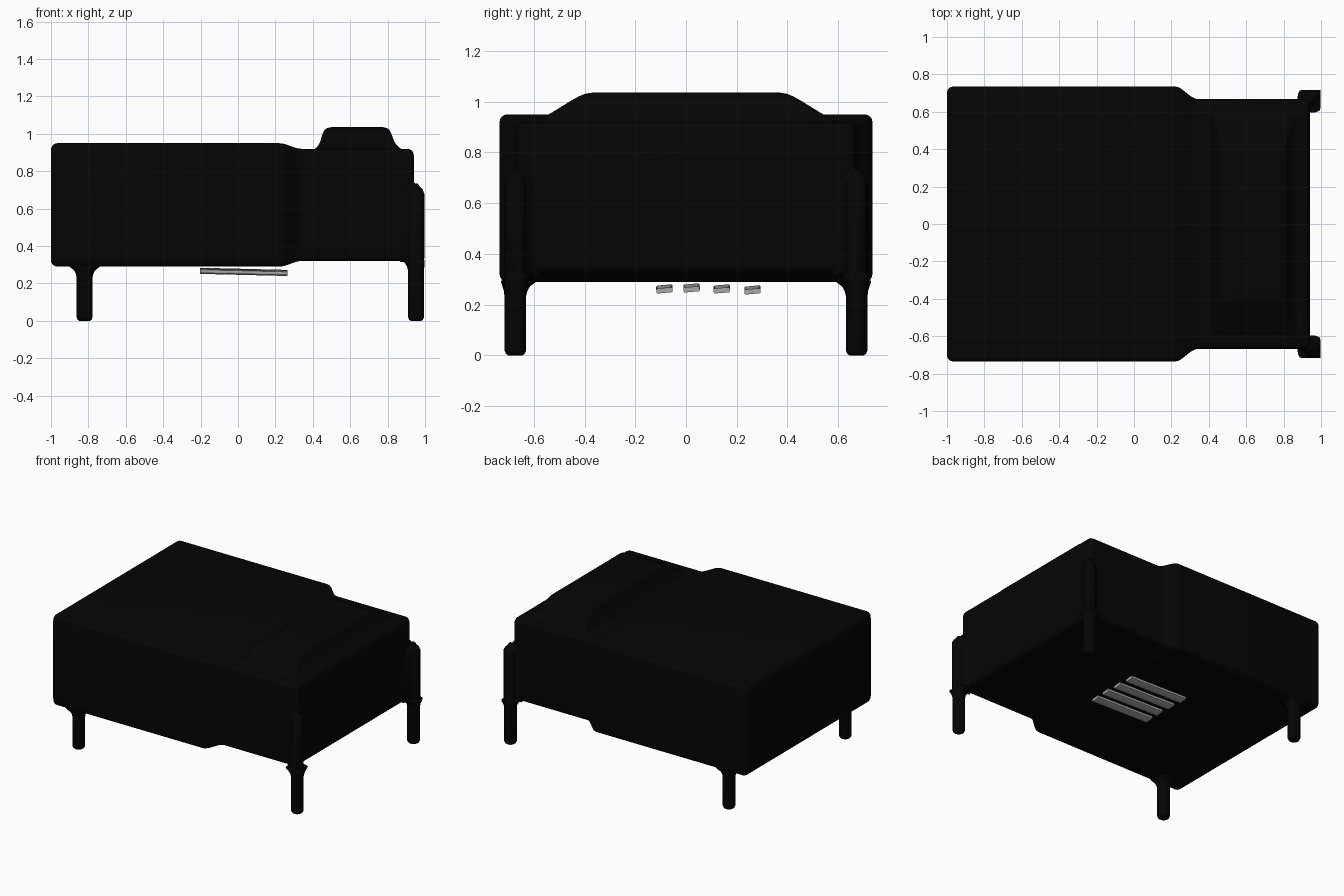
import bpy, bmesh, math
from mathutils import Vector, Matrix

if "Cube" in bpy.data.objects:
    bpy.data.objects.remove(bpy.data.objects["Cube"])


def material(name, v):
    m = bpy.data.materials.new(name)
    m.diffuse_color = (v, v, v, 1)
    m.use_nodes = True
    m.node_tree.nodes["Principled BSDF"].inputs["Base Color"].default_value = m.diffuse_color
    return m


BLACK = material("black", 0.0015)
GREY = material("mid grey", 0.4)


def rounded_rect(hx, hy, r, n=5):
    """2D outline of a rounded rectangle centred on the origin."""
    pts = []
    for k, (sx, sy) in enumerate([(1, 1), (-1, 1), (-1, -1), (1, -1)]):
        for i in range(n + 1):
            a = math.radians(90 * (k + i / n))
            pts.append((sx * (hx - r) + r * math.cos(a), sy * (hy - r) + r * math.sin(a)))
    return pts


def loft(name, rings, mat, angle=50):
    """Skin equal-length rings of points and cap both ends."""
    bm = bmesh.new()
    vs = [[bm.verts.new(p) for p in ring] for ring in rings]
    n = len(vs[0])
    for a, b in zip(vs, vs[1:]):
        for i in range(n):
            bm.faces.new((a[i], a[(i + 1) % n], b[(i + 1) % n], b[i]))
    bm.faces.new(vs[0])
    bm.faces.new(vs[-1])
    bmesh.ops.recalc_face_normals(bm, faces=bm.faces)
    me = bpy.data.meshes.new(name)
    bm.to_mesh(me)
    bm.free()
    me.materials.append(mat)
    ob = bpy.data.objects.new(name, me)
    bpy.context.collection.objects.link(ob)
    bpy.context.view_layer.objects.active = ob
    ob.select_set(True)
    bpy.ops.object.shade_smooth_by_angle(angle=math.radians(angle))
    ob.select_set(False)
    return ob


# Main body: wide rear block blending into a narrower front block
R = 0.035
sections = []
for i in range(6):
    a = math.radians(18 * i)
    d = R * (1 - math.sin(a))
    sections.append((-1 + R * (1 - math.cos(a)), 0.735 - d, 0.33 - d))
for i in range(9):
    t = i / 8
    s = t * t * (3 - 2 * t)
    sections.append((0.22 + 0.12 * t, 0.735 - 0.067 * s, 0.33 - 0.03 * s))
for i in range(6):
    a = math.radians(18 * i)
    d = R * (1 - math.cos(a))
    sections.append((0.94 - R + R * math.sin(a), 0.668 - d, 0.30 - d))
loft("body", [[(x, p, 0.62 + q) for p, q in rounded_rect(hy, hz, 0.03)]
              for x, hy, hz in sections], BLACK)

# Raised hump on the front block
hump = [(0.912, 0.40, 0.885, 0.605), (0.925, 0.418, 0.865, 0.585), (0.94, 0.43, 0.848, 0.56),
        (0.96, 0.44, 0.835, 0.525), (1.0, 0.452, 0.82, 0.46), (1.02, 0.462, 0.81, 0.425),
        (1.031, 0.476, 0.796, 0.40), (1.036, 0.50, 0.775, 0.37)]
loft("top_hump", [[((x0 + x1) / 2 + p, q, z) for p, q in
                   rounded_rect((x1 - x0) / 2, hy, 0.03)] for z, x0, x1, hy in hump], BLACK)


def leg(name, x, side, profile, y_limit):
    """Round post from (z, radius) pairs, its flare held inside the body outline."""
    rings = []
    for z, r in profile:
        ring = []
        for k in range(24):
            a = k * math.tau / 24
            px, py = x + r * math.cos(a), 0.673 + r * math.sin(a)
            ring.append((min(px, 0.996), side * min(py, y_limit(z)), z))
        rings.append(ring)
    loft(name, rings, BLACK)


foot = [(0.0, 0.028), (0.006, 0.037), (0.02, 0.043)]
rear = foot + [(0.235, 0.043), (0.255, 0.048), (0.272, 0.058), (0.284, 0.074), (0.296, 0.09)]
front = foot + [(0.27, 0.043), (0.29, 0.048), (0.31, 0.06), (0.325, 0.078), (0.33, 0.043),
                (0.68, 0.043), (0.70, 0.037), (0.715, 0.022), (0.735, 0.008)]
# Plan outline of the fillet that joins each front post to the body corner
web = [(0.86, 0.66), (0.90, 0.676), (0.925, 0.698), (0.95, 0.714), (0.975, 0.712),
       (0.994, 0.695), (0.996, 0.672), (0.98, 0.648), (0.958, 0.628), (0.944, 0.60),
       (0.93, 0.57)]
for name, s in (("left", 1), ("right", -1)):
    leg("rear_leg_" + name, -0.82, s, rear, lambda z: 0.717 + max(0, z - 0.25) * 0.3)
    leg("front_leg_" + name, 0.952, s, front, lambda z: 0.716)
    rings = []
    for z, k in [(0.315, 0.85), (0.335, 1), (0.68, 1), (0.70, 0.9), (0.72, 0.6), (0.75, 0.25)]:
        rings.append([(0.91 + k * (x - 0.91), s * (0.645 + k * (y - 0.645)), z) for x, y in web])
    loft("leg_fillet_" + name, rings, BLACK)

# Four thin slats floating under the body, slightly tilted
for i, (y, z) in enumerate([(-0.085, 0.262), (0.022, 0.266), (0.141, 0.262), (0.262, 0.258)]):
    ob = loft("under_slat_%d" % (i + 1),
              [[(x, p, q) for p, q in rounded_rect(0.032, 0.010, 0.005, 2)]
               for x in (-0.234, 0.234)], GREY, 30)
    ob.matrix_world = (Matrix.Translation(Vector((0.03, y, z)))
                       @ Matrix.Rotation(math.radians(1.4), 4, 'Y')
                       @ Matrix.Rotation(math.radians(5), 4, 'X'))
